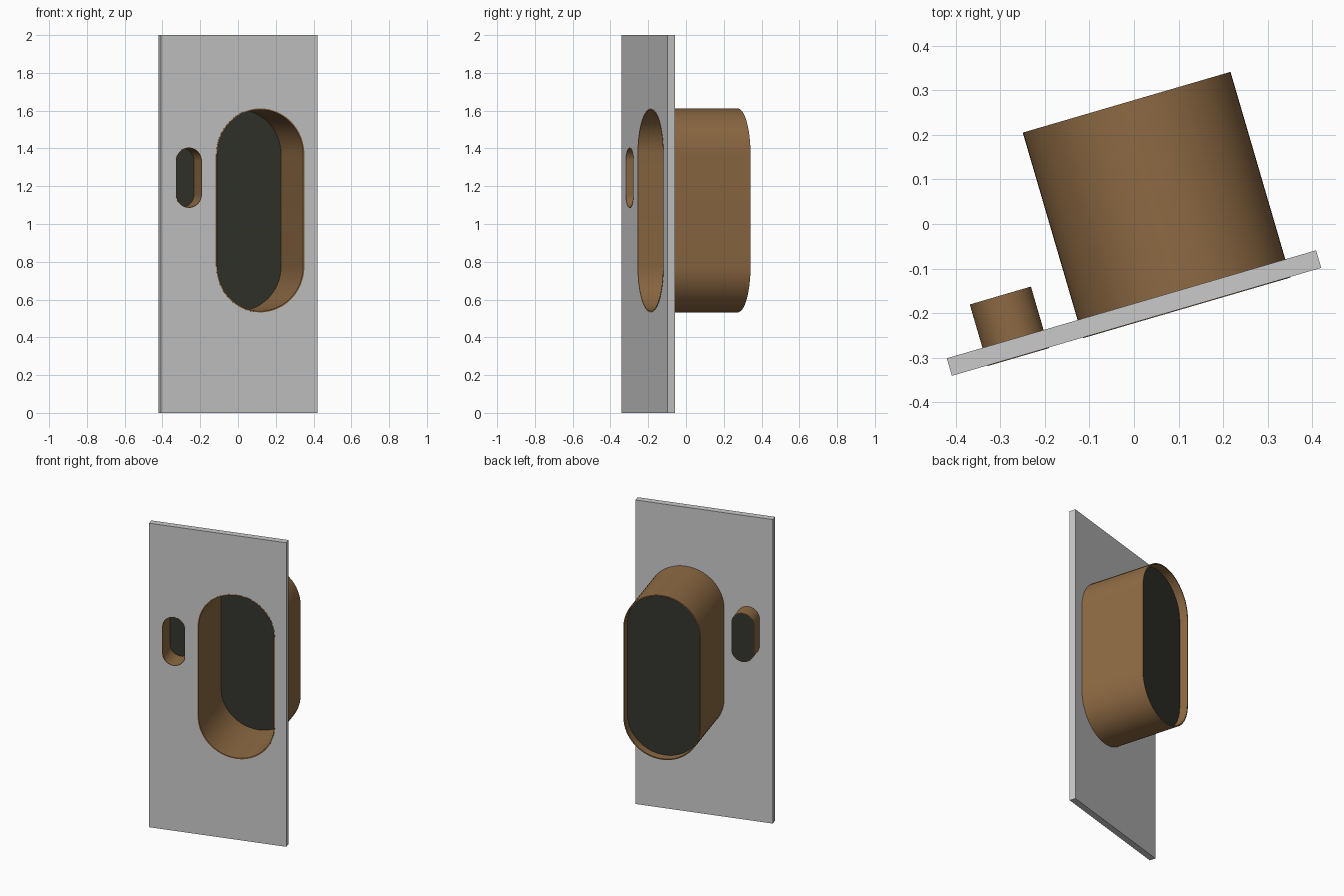
import bpy, bmesh, math
from mathutils import Vector

if "Cube" in bpy.data.objects:
    bpy.data.objects.remove(bpy.data.objects["Cube"])

ANGLE = math.radians(16.3)
BACK = Vector((-math.sin(ANGLE), math.cos(ANGLE), 0))   # direction behind the panel
ORIGIN = Vector((0, -0.2, 0))                           # middle of the panel


def material(name, rgb):
    m = bpy.data.materials.new(name)
    m.diffuse_color = (*rgb, 1)
    m.use_nodes = True
    m.node_tree.nodes["Principled BSDF"].inputs["Base Color"].default_value = m.diffuse_color
    return m


GREY = material("light grey", (0.59, 0.59, 0.59))
BROWN = material("wood brown", (0.27, 0.145, 0.057))
DARK = material("dark glass", (0.034, 0.034, 0.026))


def rectangle(w, h):
    return [(-w / 2, 0), (w / 2, 0), (w / 2, h), (-w / 2, h)]


def stadium(cx, cz, r, height, n=32):
    """Upright slot outline with half-round ends."""
    s = height / 2 - r
    pts = []
    for sign, start in ((1, 0), (-1, math.pi)):
        for i in range(n + 1):
            a = start + math.pi * i / n
            pts.append((cx + r * math.cos(a), cz + sign * s + r * math.sin(a)))
    return pts


def slab(name, outlines, front, back, mat):
    """Filled outlines (inner ones become holes), extruded from front to back depth."""
    cu = bpy.data.curves.new(name, 'CURVE')
    cu.dimensions = '2D'
    cu.fill_mode = 'BOTH'
    cu.extrude = (back - front) / 2
    for pts in outlines:
        sp = cu.splines.new('POLY')
        sp.points.add(len(pts) - 1)
        for p, (x, y) in zip(sp.points, pts):
            p.co = (x, y, 0, 1)
        sp.use_cyclic_u = True
    tmp = bpy.data.objects.new(name + "_curve", cu)
    bpy.context.collection.objects.link(tmp)
    bpy.context.view_layer.update()
    dg = bpy.context.evaluated_depsgraph_get()
    me = bpy.data.meshes.new_from_object(tmp.evaluated_get(dg))
    bpy.data.objects.remove(tmp)
    bm = bmesh.new()
    bm.from_mesh(me)
    bmesh.ops.remove_doubles(bm, verts=bm.verts, dist=1e-5)
    bmesh.ops.recalc_face_normals(bm, faces=bm.faces)
    bm.to_mesh(me)
    bm.free()
    me.materials.clear()
    me.materials.append(mat)
    ob = bpy.data.objects.new(name, me)
    bpy.context.collection.objects.link(ob)
    ob.rotation_euler = (math.pi / 2, 0, ANGLE)
    ob.location = ORIGIN + BACK * (front + back) / 2
    bpy.ops.object.select_all(action='DESELECT')
    ob.select_set(True)
    bpy.context.view_layer.objects.active = ob
    bpy.ops.object.shade_smooth_by_angle(angle=math.radians(30))
    return ob


# name, centre x, centre z, radius, height, wall, tube back, cap front, cap back
SLOTS = [
    ("large", 0.117, 1.072, 0.243, 1.08, 0.007, 0.459, 0.395, 0.405),
    ("small", -0.277, 1.245, 0.0715, 0.32, 0.003, 0.122, 0.116, 0.1215),
]

# flat panel with both slots cut out
slab("panel", [rectangle(0.864, 2.0)] + [stadium(*s[1:5]) for s in SLOTS],
     -0.0205, 0.0205, GREY)

# slot-shaped tubes running back from the panel, each closed by a dark plate
for name, cx, cz, r, h, wall, end, c0, c1 in SLOTS:
    inner = stadium(cx, cz, r - wall, h - 2 * wall)
    slab(name + "_tube", [stadium(cx, cz, r, h), inner], -0.022, end, BROWN)
    slab(name + "_back_plate", [inner], c0, c1, DARK)
